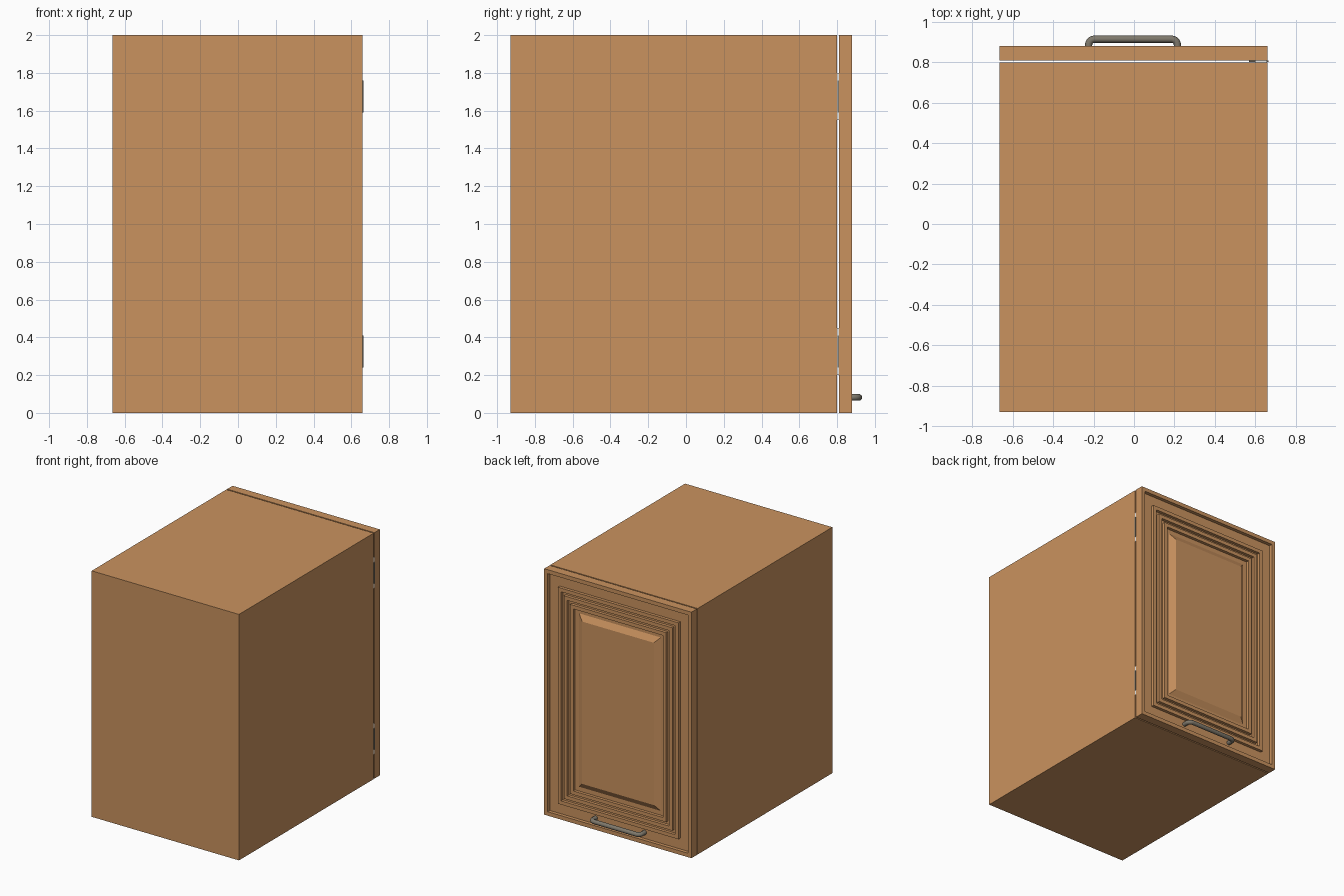
import bpy, bmesh, math
from mathutils import Vector

if "Cube" in bpy.data.objects:
    bpy.data.objects.remove(bpy.data.objects["Cube"])


def material(name, rgb):
    m = bpy.data.materials.new(name)
    m.diffuse_color = (*rgb, 1)
    m.use_nodes = True
    m.node_tree.nodes["Principled BSDF"].inputs["Base Color"].default_value = m.diffuse_color
    return m


WOOD = material("warm wood", (0.59, 0.29, 0.114))
METAL = material("aged metal", (0.21, 0.19, 0.15))
PALE = material("pale hinge plate", (0.85, 0.85, 0.83))

X0, X1, H = -0.665, 0.66, 2.0
BACK, FRONT = -0.93, 0.80      # cabinet body depth


def finish(name, bm, mat):
    bmesh.ops.recalc_face_normals(bm, faces=bm.faces)
    me = bpy.data.meshes.new(name)
    bm.to_mesh(me)
    bm.free()
    me.materials.append(mat)
    ob = bpy.data.objects.new(name, me)
    bpy.context.collection.objects.link(ob)
    return ob


def box(name, lo, hi, mat):
    bm = bmesh.new()
    bmesh.ops.create_cube(bm, size=1)
    for v in bm.verts:
        v.co = Vector([lo[i] + (v.co[i] + 0.5) * (hi[i] - lo[i]) for i in range(3)])
    return finish(name, bm, mat)


def nested_rectangles(name, profile, mat):
    """Rectangular shell through (inset, y) steps, capped at both ends."""
    bm = bmesh.new()
    loops = []
    for d, y in profile:
        loops.append([bm.verts.new((x, y, z)) for x, z in
                      ((X0 + d, d), (X1 - d, d), (X1 - d, H - d), (X0 + d, H - d))])
    for a, b in zip(loops, loops[1:]):
        for i in range(4):
            j = (i + 1) % 4
            bm.faces.new((a[i], a[j], b[j], b[i]))
    bm.faces.new(loops[0])
    bm.faces.new(loops[-1])
    return finish(name, bm, mat)


# Hollow cabinet body, open towards the door
nested_rectangles("cabinet_body", [(0, BACK), (0, FRONT), (0.05, FRONT), (0.05, BACK + 0.05)], WOOD)

# Door: raised rim, flat frame, three moulding ridges and a bevelled raised panel
low, high = 0.852, 0.876
profile = [(0, 0.81), (0, 0.88), (0.032, 0.88), (0.032, low)]
for d in (0.12, 0.175, 0.23):
    profile += [(d, low), (d, high), (d + 0.03, high), (d + 0.03, low)]
profile += [(0.295, low), (0.34, 0.878)]
nested_rectangles("cabinet_door", profile, WOOD)

# Hinges in the gap between body and door
for label, z in (("lower", 0.325), ("upper", 1.675)):
    box(label + "_hinge_leaf", (0.57, 0.801, z - 0.085), (0.665, 0.809, z + 0.085), METAL)
    box(label + "_hinge_plate", (0.60, 0.80, z - 0.125), (0.659, 0.81, z + 0.125), PALE)

# Bar handle: round tube swept along a path with rounded corners
curve = bpy.data.curves.new("handle_path", 'CURVE')
curve.dimensions = '3D'
curve.bevel_depth = 0.018
curve.bevel_resolution = 3
curve.use_fill_caps = True
half, top, r = 0.22, 0.915, 0.03
points = [(-half, 0.845)]
points += [(-half + r - r * math.cos(t * math.pi / 10), top - r + r * math.sin(t * math.pi / 10))
           for t in range(6)]
points += [(-x, y) for x, y in reversed(points)]
spline = curve.splines.new('POLY')
spline.points.add(len(points) - 1)
for p, (x, y) in zip(spline.points, points):
    p.co = (x - 0.005, y, 0.082, 1)
    p.radius = 1
curve.materials.append(METAL)
handle = bpy.data.objects.new("door_handle", curve)
bpy.context.collection.objects.link(handle)
bpy.context.view_layer.objects.active = handle
handle.select_set(True)
bpy.ops.object.convert(target='MESH')
bpy.ops.object.shade_smooth_by_angle(angle=math.radians(40))
